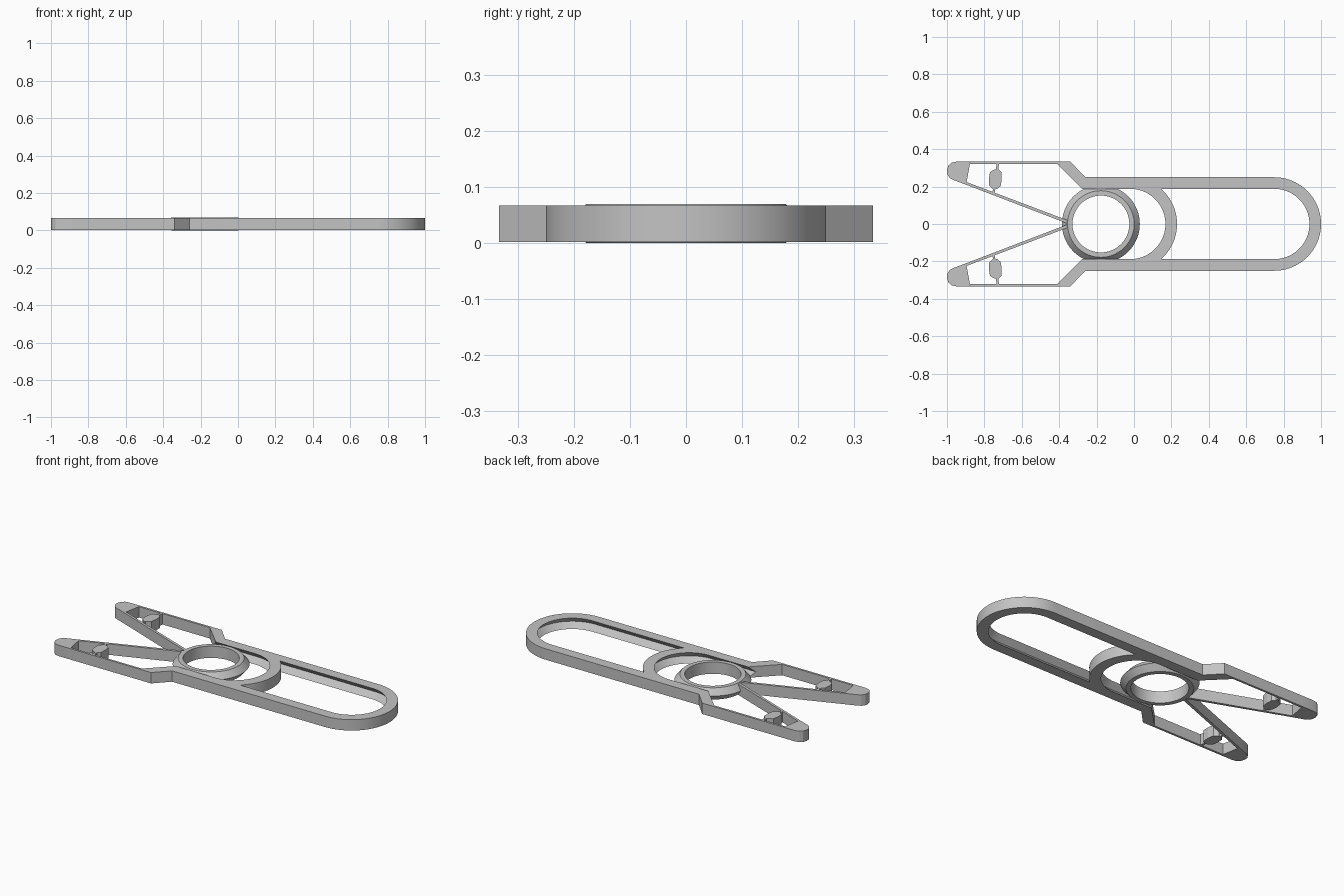
import bpy, bmesh, math

if "Cube" in bpy.data.objects:
    bpy.data.objects.remove(bpy.data.objects["Cube"])

Z0, Z1 = 0.002, 0.067           # bottom and top of the flat body
ZM = (Z0 + Z1) / 2
IN, GROOVE = 0.188, 0.218       # slot half width at the faces and at the groove bottom

mat = bpy.data.materials.new("light grey")
mat.diffuse_color = (0.55, 0.55, 0.55, 1)
mat.use_nodes = True
mat.node_tree.nodes["Principled BSDF"].inputs["Base Color"].default_value = mat.diffuse_color


def loft(name, layers):
    """Solid from matching outlines, each given as (z, [(x, y), ...])."""
    bm = bmesh.new()
    rings = [[bm.verts.new((x, y, z)) for x, y in pts] for z, pts in layers]
    n = len(rings[0])
    bm.faces.new(rings[0])
    bm.faces.new(rings[-1])
    for a, b in zip(rings, rings[1:]):
        for i in range(n):
            j = (i + 1) % n
            bm.faces.new((a[i], a[j], b[j], b[i]))
    bmesh.ops.recalc_face_normals(bm, faces=bm.faces)
    me = bpy.data.meshes.new(name)
    bm.to_mesh(me)
    bm.free()
    me.materials.append(mat)
    ob = bpy.data.objects.new(name, me)
    bpy.context.collection.objects.link(ob)
    return ob


def prism(name, pts):
    return loft(name, [(Z0, pts), (Z1, pts)])


def arc(cx, r, a0, a1, n=40):
    return [(cx + r * math.cos(a0 + (a1 - a0) * i / n),
             r * math.sin(a0 + (a1 - a0) * i / n)) for i in range(n + 1)]


def smooth(ob):
    bpy.ops.object.select_all(action='DESELECT')
    ob.select_set(True)
    bpy.context.view_layer.objects.active = ob
    bpy.ops.object.shade_smooth_by_angle(angle=math.radians(25))


def grooved(name, outline):
    """Cutter with a V-shaped rim; it runs past both faces."""
    return loft(name, [(-0.05, outline(IN)), (Z0, outline(IN)), (ZM, outline(GROOVE)),
                       (Z1, outline(IN)), (0.12, outline(IN))])


H = math.pi / 2

# Frame: rounded long end, flared shoulders
left = [(-0.26, 0.25), (-0.34, 0.333), (-0.41, 0.333), (-0.41, 0.32), (-0.25, 0.16)]
frame = prism("frame", arc(0.75, 0.25, -H, H) + left + [(x, -y) for x, y in reversed(left)])


# Slot holding the ring, closed by the curved bridge
def ring_slot(h):
    return arc(-0.02, h, -H, H) + [(-0.5, h), (-0.5, -h)]


# Long slot; its near end follows the outside of the bridge
def long_slot(h):
    a = math.asin(h / 0.25)
    return arc(0.75, h, -H, H) + arc(-0.02, 0.25, a, -a)


for name, outline in (("ring_slot_cutter", ring_slot), ("long_slot_cutter", long_slot)):
    cutter = grooved(name, outline)
    cutter.hide_render = True
    cutter.hide_viewport = True
    mod = frame.modifiers.new(name, 'BOOLEAN')
    mod.operation = 'DIFFERENCE'
    mod.solver = 'EXACT'
    mod.object = cutter
bpy.context.view_layer.update()
deps = bpy.context.evaluated_depsgraph_get()
cut_mesh = bpy.data.meshes.new_from_object(frame.evaluated_get(deps))
frame.modifiers.clear()
frame.data = cut_mesh
smooth(frame)
for name in ("ring_slot_cutter", "long_slot_cutter"):
    bpy.data.objects.remove(bpy.data.objects[name])

# Ring with a ridged rim that sits in the groove
profile = [(0.152, 0), (0.178, 0), (0.208, 0.035), (0.178, 0.07), (0.152, 0.07)]
bm = bmesh.new()
N = 72
loops = [[bm.verts.new((-0.177 + r * math.cos(2 * math.pi * i / N),
                        r * math.sin(2 * math.pi * i / N), z)) for r, z in profile]
         for i in range(N)]
for i in range(N):
    a, b = loops[i], loops[(i + 1) % N]
    for k in range(5):
        m = (k + 1) % 5
        bm.faces.new((a[k], b[k], b[m], a[m]))
bmesh.ops.recalc_face_normals(bm, faces=bm.faces)
me = bpy.data.meshes.new("ring")
bm.to_mesh(me)
bm.free()
me.materials.append(mat)
ring = bpy.data.objects.new("ring", me)
bpy.context.collection.objects.link(ring)
smooth(ring)

# Arms, mirrored front to back
parts = {
    "arm_tip": [(-0.875, 0.333), (-0.95, 0.333), (-0.975, 0.328), (-0.992, 0.313), (-1.0, 0.29),
                (-0.998, 0.265), (-0.985, 0.246), (-0.965, 0.235), (-0.895, 0.209), (-0.895, 0.224)],
    "outer_strip": [(-0.41, 0.333), (-0.875, 0.333), (-0.877, 0.32), (-0.41, 0.32)],
    "inner_strip": [(-0.895, 0.224), (-0.895, 0.209), (-0.36, 0.004), (-0.345, 0.004), (-0.345, 0.016)],
    "pad": [(-0.752, 0.185), (-0.732, 0.187), (-0.713, 0.203), (-0.707, 0.24), (-0.709, 0.278),
            (-0.726, 0.294), (-0.748, 0.291), (-0.77, 0.277), (-0.776, 0.24), (-0.774, 0.206)],
    "outer_neck": [(-0.737, 0.29), (-0.726, 0.29), (-0.722, 0.322), (-0.736, 0.322)],
    "inner_neck": [(-0.752, 0.19), (-0.741, 0.19), (-0.747, 0.158), (-0.761, 0.163)],
}
for s, side in ((1, "back"), (-1, "front")):
    for name, pts in parts.items():
        ob = prism(f"{side}_{name}", [(x, s * y) for x, y in pts])
        if name == "arm_tip":
            smooth(ob)
